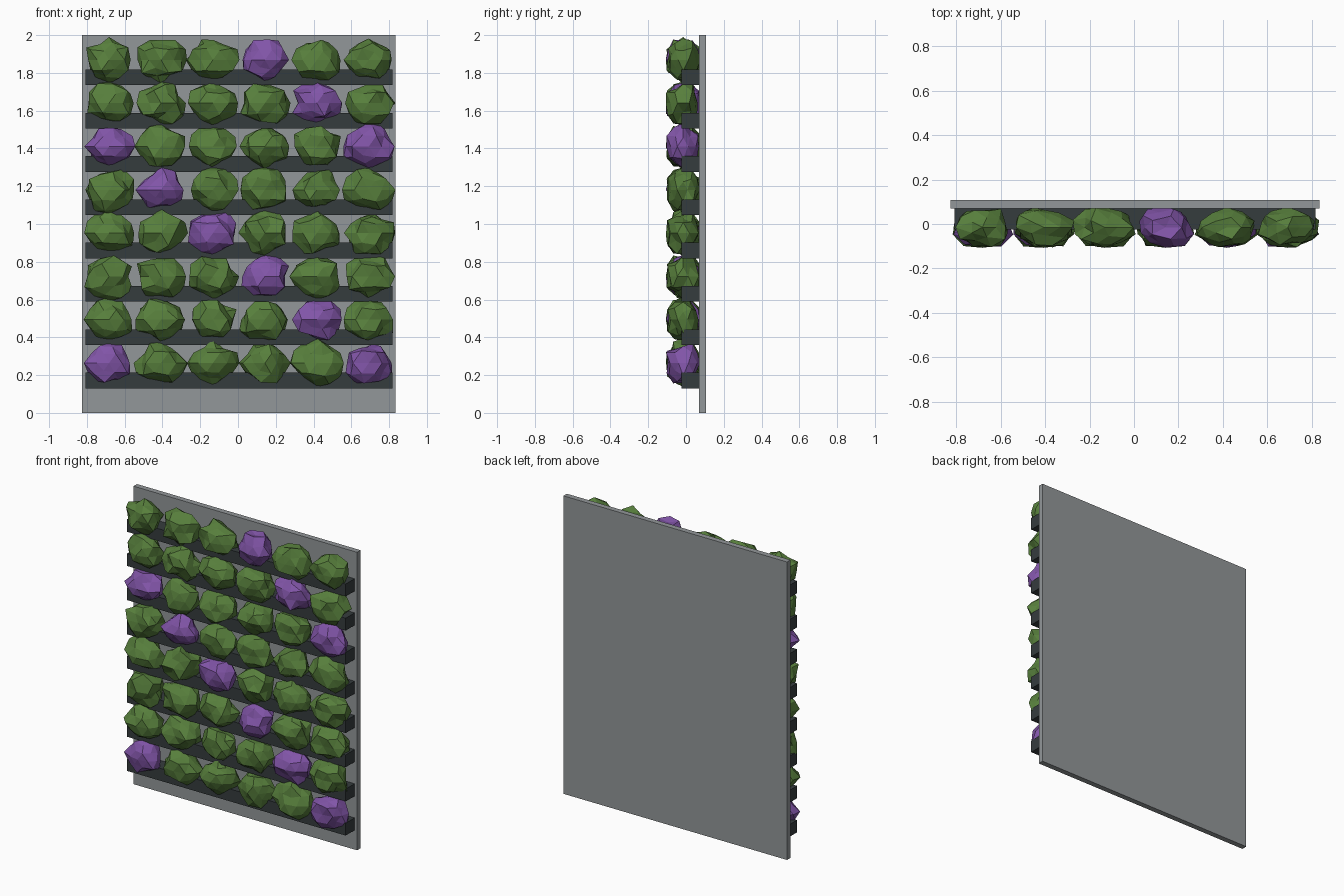
import bpy, bmesh, random
from mathutils import Vector

if "Cube" in bpy.data.objects:
    bpy.data.objects.remove(bpy.data.objects["Cube"])

random.seed(7)
CX = 0.005                      # panel centre in x
ROWS, COLS = 8, 6
ROW_STEP, COL_STEP = 0.2293, 0.275


def material(name, rgb):
    m = bpy.data.materials.new(name)
    m.diffuse_color = (*rgb, 1)
    m.use_nodes = True
    m.node_tree.nodes["Principled BSDF"].inputs["Base Color"].default_value = m.diffuse_color
    return m


GREY = material("panel grey", (0.29, 0.31, 0.32))
DARK = material("trough charcoal", (0.036, 0.045, 0.048))
GREEN = material("leaf green", (0.095, 0.21, 0.045))
PURPLE = material("flower purple", (0.22, 0.09, 0.39))


def finish(name, bm, mat):
    me = bpy.data.meshes.new(name)
    bm.to_mesh(me)
    bm.free()
    me.materials.append(mat)
    ob = bpy.data.objects.new(name, me)
    bpy.context.collection.objects.link(ob)
    return ob


def box(name, lo, hi, mat):
    lo, hi = Vector(lo), Vector(hi)
    bm = bmesh.new()
    bmesh.ops.create_cube(bm, size=1)
    for v in bm.verts:
        v.co = (lo + hi) / 2 + v.co * (hi - lo)
    return finish(name, bm, mat)


def plant(name, centre, radii, mat):
    # Lumpy low-poly ball, squashed and roughened along its radius
    bm = bmesh.new()
    bmesh.ops.create_icosphere(bm, subdivisions=2, radius=1)
    for v in bm.verts:
        v.co = v.co * random.uniform(0.8, 1.18) * Vector(radii) + Vector(centre)
        v.co.y = max(-0.107, min(v.co.y, 0.075))
        v.co.z = min(v.co.z, 1.99)
        v.co.x = max(-0.836, min(v.co.x, 0.838))
    return finish(name, bm, mat)


# Upright backing panel
box("back_panel", (CX - 0.83, 0.07, 0), (CX + 0.83, 0.107, 2), GREY)

# Planting troughs, each with a row of plants; flowers run diagonally
for r in range(ROWS):
    z = 0.13 + r * ROW_STEP
    box(f"trough_{r}", (CX - 0.812, -0.025, z), (CX + 0.812, 0.07, z + 0.083), DARK)
    for c in range(COLS):
        x = CX + (c - (COLS - 1) / 2) * COL_STEP
        flower = (r + c) % 5 == 0
        s = random.uniform(0.97, 1.04)
        plant(f"{'flower' if flower else 'leaf'}_clump_{r}_{c}",
              (x, -0.015, z + 0.134),
              (0.127 * s, 0.09, 0.11 * s), PURPLE if flower else GREEN)
